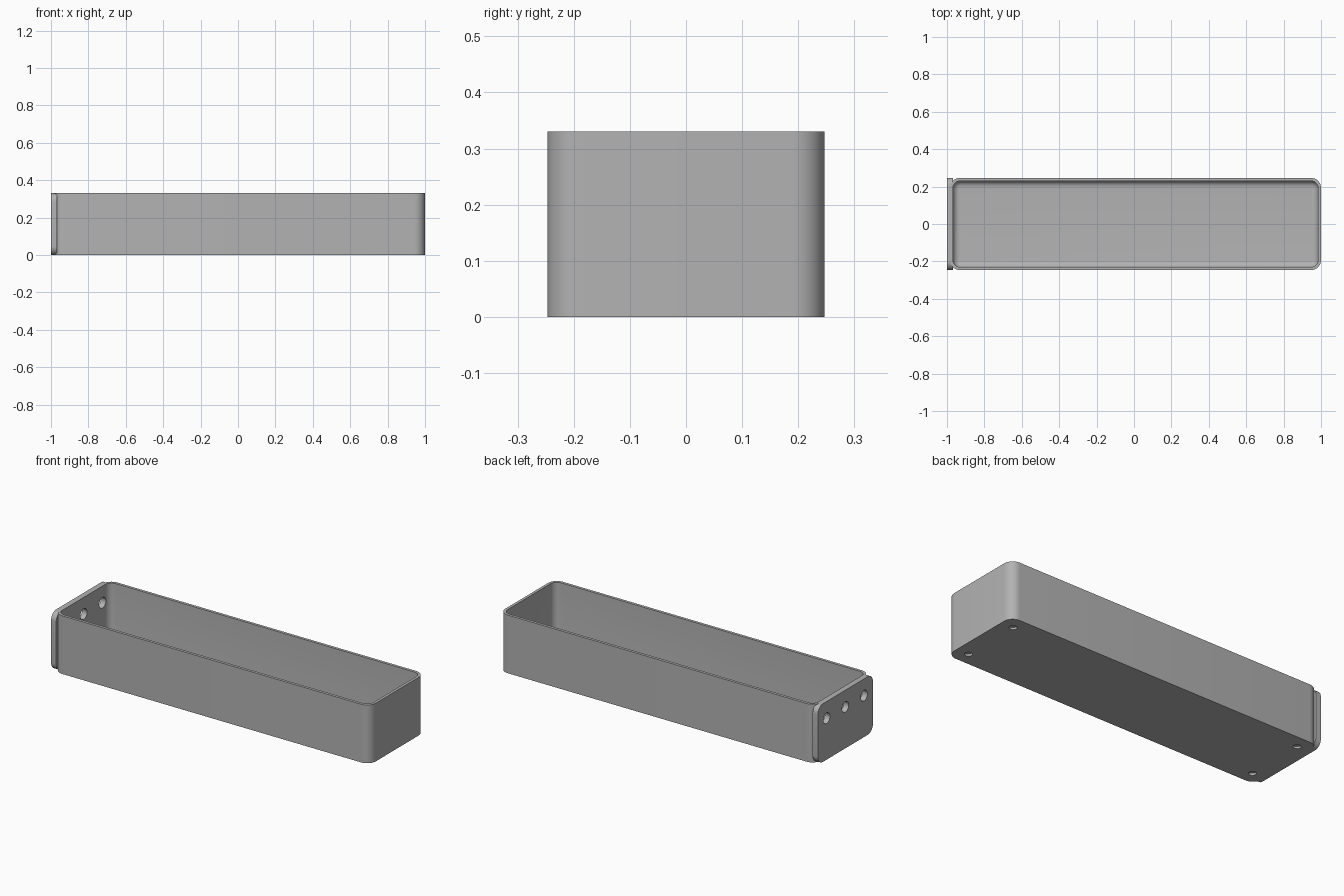
import bpy
import bmesh
from math import pi, sin, cos, radians
from mathutils import Matrix

cube = bpy.data.objects.get("Cube")
if cube:
    bpy.data.objects.remove(cube, do_unlink=True)

HEIGHT, HALF_Y = 0.33, 0.247
LEFT, RIGHT = -0.984, 1.0
MID_X, HALF_X = (LEFT + RIGHT) / 2, (RIGHT - LEFT) / 2
WALL, FLOOR, CORNER, FILLET = 0.016, 0.022, 0.055, 0.034

grey = bpy.data.materials.new("plain grey")
grey.use_nodes = True
colour = (0.45, 0.45, 0.45, 1)
grey.diffuse_color = colour
grey.node_tree.nodes["Principled BSDF"].inputs["Base Color"].default_value = colour


def rounded_rect(hx, hy, r, steps=10):
    """Outline of a rounded rectangle, counter-clockwise."""
    points = []
    for i, (sx, sy) in enumerate([(1, 1), (-1, 1), (-1, -1), (1, -1)]):
        for k in range(steps + 1):
            a = (i + k / steps) * pi / 2
            points.append((sx * (hx - r) + r * cos(a), sy * (hy - r) + r * sin(a)))
    return points


def loft(name, sections, place):
    """Join a stack of (half x, half y, radius, z) sections into a closed solid."""
    bm = bmesh.new()
    rings = [[bm.verts.new((x, y, z)) for x, y in rounded_rect(hx, hy, r)]
             for hx, hy, r, z in sections]
    n = len(rings[0])
    for a, b in zip(rings, rings[1:]):
        for i in range(n):
            j = (i + 1) % n
            bm.faces.new((a[i], a[j], b[j], b[i]))
    bm.faces.new(rings[0][::-1])
    bm.faces.new(rings[-1])
    bmesh.ops.recalc_face_normals(bm, faces=bm.faces)
    bm.transform(place)
    return finish(name, bm)


def finish(name, bm):
    mesh = bpy.data.meshes.new(name)
    bm.to_mesh(mesh)
    bm.free()
    mesh.materials.append(grey)
    obj = bpy.data.objects.new(name, mesh)
    bpy.context.collection.objects.link(obj)
    return obj


def drills(name, centres, radius, depth, turn):
    """A set of cylinders used to cut holes."""
    bm = bmesh.new()
    for c in centres:
        bmesh.ops.create_cone(bm, cap_ends=True, segments=32, radius1=radius,
                              radius2=radius, depth=depth,
                              matrix=Matrix.Translation(c) @ turn)
    return finish(name, bm)


def cut(obj, cutter):
    mod = obj.modifiers.new("holes", 'BOOLEAN')
    mod.operation, mod.solver, mod.object = 'DIFFERENCE', 'EXACT', cutter
    bpy.context.view_layer.objects.active = obj
    bpy.ops.object.modifier_apply(modifier=mod.name)


# Open tray: outer wall, rim, inner wall, then a filleted floor
def inset(d, z):
    return (HALF_X - d, HALF_Y - d, CORNER - d, z)


sections = [inset(0, 0), inset(0, HEIGHT), inset(WALL, HEIGHT)]
for k in range(9):
    a = k / 8 * pi / 2
    sections.append(inset(WALL + FILLET * (1 - cos(a)), FLOOR + FILLET * (1 - sin(a))))
tray = loft("tray", sections, Matrix.Translation((MID_X, 0, 0)))

# Mounting plate on the end, with rounded corners
upright = Matrix.Rotation(pi / 2, 4, 'Y')
plate = loft("mounting_plate",
             [(HEIGHT / 2, HALF_Y, 0.045, -0.016), (HEIGHT / 2, HALF_Y, 0.045, 0.016)],
             Matrix.Translation((LEFT, 0, HEIGHT / 2)) @ upright)

# Three holes through the plate and the end wall
screws = drills("screw_hole_cutter", [(LEFT, y, 0.235) for y in (-0.168, 0, 0.168)],
                0.03, 0.1, upright)
cut(tray, screws)
cut(plate, screws)

# Four shallow foot recesses under the floor
feet = drills("foot_recess_cutter",
              [(MID_X + sx * 0.917, sy * 0.172, 0) for sx in (-1, 1) for sy in (-1, 1)],
              0.02, 0.024, Matrix.Identity(4))
cut(tray, feet)

for helper in (screws, feet):
    bpy.data.objects.remove(helper, do_unlink=True)

# Smooth curves, crisp edges
for obj in (tray, plate):
    bpy.ops.object.select_all(action='DESELECT')
    obj.select_set(True)
    bpy.context.view_layer.objects.active = obj
    bpy.ops.object.shade_smooth_by_angle(angle=radians(30))
